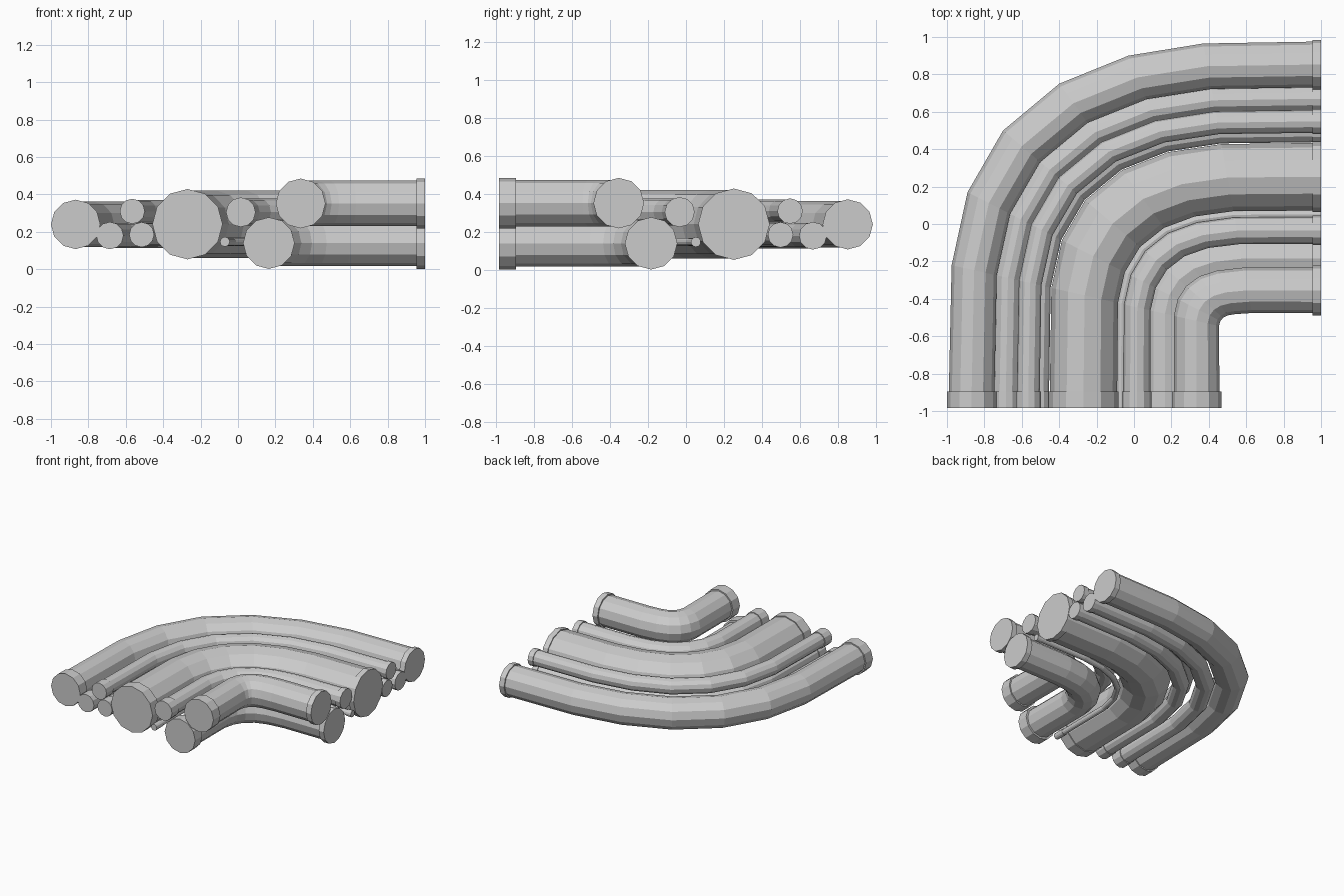
import bpy, math

if "Cube" in bpy.data.objects:
    bpy.data.objects.remove(bpy.data.objects["Cube"])

# Shared sweep: each station is a vertical plane from an outer point to an inner point
X0, X1 = -0.99, 0.455
STATIONS = [
    ((-0.99, -0.985), (0.455, -0.985)), ((-0.99, -0.895), (0.455, -0.895)),
    ((-0.975, -0.22), (0.452, -0.545)), ((-0.89, 0.17), (0.46, -0.517)),
    ((-0.70, 0.50), (0.475, -0.50)), ((-0.40, 0.75), (0.50, -0.487)),
    ((-0.03, 0.90), (0.54, -0.48)), ((0.37, 0.965), (0.63, -0.474)),
    ((0.955, 0.975), (0.955, -0.475)), ((1.0, 0.975), (1.0, -0.475)),
]
SIDES = 12


def ring(station, cx, cz, r):
    """Cross-section circle placed in a station plane."""
    (ox, oy), (ix, iy) = STATIONS[station]
    pts = []
    for k in range(SIDES):
        a = 2 * math.pi * k / SIDES
        t = (cx + r * math.cos(a) - X0) / (X1 - X0)
        pts.append((ox + (ix - ox) * t, oy + (iy - oy) * t, cz + r * math.sin(a)))
    return pts


def pipe(name, cx, cz, collar, body):
    """Bent pipe with a raised collar at both ends."""
    last = len(STATIONS) - 1
    seq = [(0, collar), (1, collar)]
    seq += [(s, body) for s in range(1, last)]
    seq += [(last - 1, collar), (last, collar)]
    verts = [p for s, r in seq for p in ring(s, cx, cz, r)]
    faces = []
    for i in range(len(seq) - 1):
        for k in range(SIDES):
            a, b = i * SIDES + k, i * SIDES + (k + 1) % SIDES
            faces.append((a, b, b + SIDES, a + SIDES))
    n = len(verts)
    faces.append(tuple(reversed(range(SIDES))))
    faces.append(tuple(range(n - SIDES, n)))
    # the sweep runs away from the front, so flip faces to point outward
    faces = [tuple(f) if len(f) == 4 else tuple(reversed(f)) for f in faces]
    faces = [tuple(reversed(f)) if len(f) == 4 else f for f in faces]
    mesh = bpy.data.meshes.new(name)
    mesh.from_pydata(verts, [], faces)
    import bmesh
    bm = bmesh.new()
    bm.from_mesh(mesh)
    bmesh.ops.recalc_face_normals(bm, faces=bm.faces)
    bm.to_mesh(mesh)
    bm.free()
    bpy.context.collection.objects.link(bpy.data.objects.new(name, mesh))


# name, centre x at the front, height, collar radius, body radius
for spec in [
    ("outer_pipe", -0.868, 0.24, 0.132, 0.122),
    ("small_pipe_low_outer", -0.685, 0.18, 0.073, 0.067),
    ("small_pipe_top", -0.565, 0.31, 0.067, 0.061),
    ("small_pipe_low_inner", -0.515, 0.185, 0.067, 0.061),
    ("main_pipe", -0.27, 0.241, 0.188, 0.180),
    ("thin_conduit", -0.07, 0.147, 0.026, 0.022),
    ("medium_pipe_top", 0.015, 0.305, 0.079, 0.072),
    ("inner_pipe_low", 0.165, 0.14, 0.138, 0.122),
    ("inner_pipe_top", 0.335, 0.352, 0.133, 0.122),
]:
    pipe(*spec)
